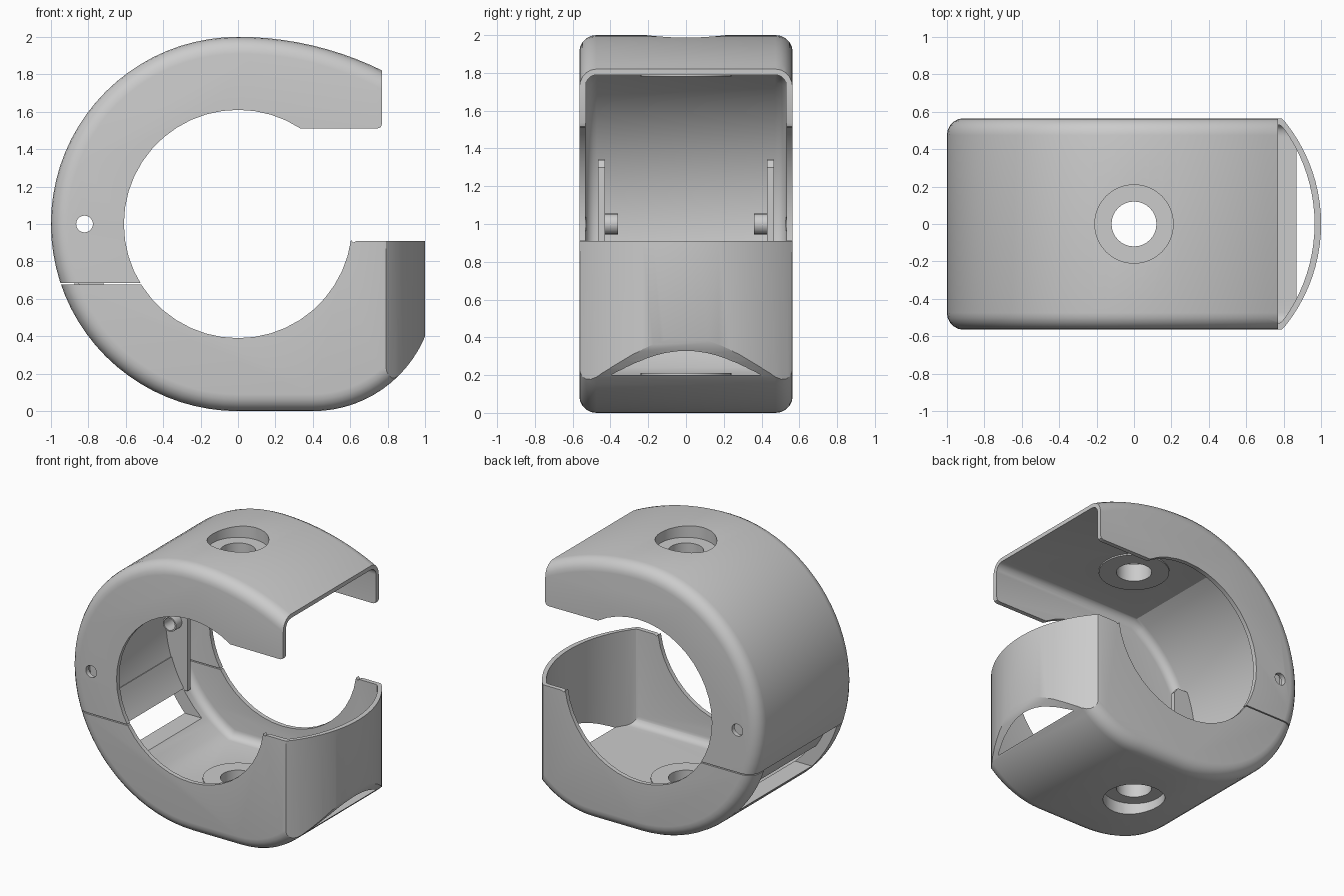
import bpy, bmesh
from math import sin, cos, radians, sqrt, degrees, atan2

if "Cube" in bpy.data.objects:
    bpy.data.objects.remove(bpy.data.objects["Cube"])


def arc(cx, cy, r, a0, a1, n):
    return [(cx + r * cos(radians(a0 + (a1 - a0) * i / n)),
             cy + r * sin(radians(a0 + (a1 - a0) * i / n))) for i in range(n + 1)]


def prism(name, pts, axis, lo, hi, bevel=0):
    """Extrude a 2D outline along Y (outline in x,z) or Z (outline in x,y)."""
    bm = bmesh.new()
    put = (lambda p, d: (p[0], d, p[1])) if axis == 'Y' else (lambda p, d: (p[0], p[1], d))
    rings = [[bm.verts.new(put(p, d)) for p in pts] for d in (lo, hi)]
    caps = [bm.faces.new(r) for r in rings]
    n = len(pts)
    for i in range(n):
        j = (i + 1) % n
        bm.faces.new((rings[0][i], rings[0][j], rings[1][j], rings[1][i]))
    bmesh.ops.recalc_face_normals(bm, faces=bm.faces)
    if bevel:
        bmesh.ops.bevel(bm, geom=[e for f in caps for e in f.edges], offset=bevel,
                        segments=5, profile=0.5, affect='EDGES', clamp_overlap=False)
    me = bpy.data.meshes.new(name)
    bm.to_mesh(me)
    bm.free()
    ob = bpy.data.objects.new(name, me)
    bpy.context.collection.objects.link(ob)
    return ob


def combine(ob, tool, op):
    """Apply an exact boolean and remove the tool."""
    m = ob.modifiers.new('bool', 'BOOLEAN')
    m.operation, m.object, m.solver = op, tool, 'EXACT'
    bpy.context.view_layer.objects.active = ob
    bpy.ops.object.modifier_apply(modifier=m.name)
    bpy.data.objects.remove(tool, do_unlink=True)


def disc(x, y, r, axis, lo, hi, n=32):
    return prism('cutter', arc(x, y, r, 0, 360, n)[:-1], axis, lo, hi)


def plan(y, x):
    """Plan outline with a bowed right end."""
    r = 0.87
    half = y - 0.03
    a = degrees(atan2(half, sqrt(r * r - half * half)))
    bow = arc(x - r, 0, r, -a, a, 20)
    bx = bow[0][0]
    return [(-1.2, -y), (bx - 0.05, -y), (bx - 0.02, -y + 0.008)] + bow + \
           [(bx - 0.02, y - 0.008), (bx - 0.05, y), (-1.2, y)]


# Outer body: round left, gently arched top, flat base and curved lower right
R = 1.74
a_end = degrees(atan2(sqrt(R * R - 1.05 ** 2), 1.05))
outline = arc(0, 1, 1, 90, 270, 40) + arc(0.4, 0.65, 0.65, -90, 0, 18) + \
    arc(0, 2 - R, R, a_end, 90, 14)[:-1]
body = prism('body', outline, 'Y', -0.565, 0.565, 0.09)
combine(body, prism('cutter', plan(0.57, 1.0), 'Z', -0.2, 2.2), 'INTERSECT')

# Cavity with flat ceiling and floor
ri, top, floor = 0.9, 1.79, 0.2
a0 = degrees(atan2(top - 1, -sqrt(ri ** 2 - (top - 1) ** 2)))
a1 = 360 + degrees(atan2(floor - 1, -sqrt(ri ** 2 - (floor - 1) ** 2)))
cavity = prism('cavity', arc(0, 1, ri, a0, a1, 24) + [(1.2, floor), (1.2, top)],
               'Y', -0.532, 0.532, 0.06)
combine(cavity, prism('cutter', plan(0.535, 0.965), 'Z', -0.2, 2.2), 'INTERSECT')
combine(body, cavity, 'DIFFERENCE')

# Inner bosses, counterbores and screw holes
for lo, hi, c0, c1 in ((1.78, 1.86, 1.91, 2.2), (0.14, 0.21, -0.2, 0.09)):
    combine(body, disc(0, 0, 0.24, 'Z', lo, hi), 'UNION')
    combine(body, disc(0, 0, 0.21, 'Z', c0, c1), 'DIFFERENCE')
combine(body, disc(0, 0, 0.12, 'Z', -0.2, 2.2), 'DIFFERENCE')

# Round side opening joined to the open mouth
mouth = arc(0, 1, 0.61, 57, 352, 36) + \
    [(0.615, 0.9), (0.635, 0.91), (1.3, 0.91), (1.3, 2.2), (0.77, 2.2),
     (0.77, 1.535), (0.762, 1.517), (0.745, 1.51)]
combine(body, prism('cutter', mouth, 'Y', -0.8, 0.8), 'DIFFERENCE')

# Hinge pin holes
combine(body, disc(-0.82, 1, 0.045, 'Y', -0.8, 0.8, 20), 'DIFFERENCE')

# Split into upper and lower shells with a thin seam
lower = body.copy()
lower.data = body.data.copy()
bpy.context.collection.objects.link(lower)
body.name, lower.name = 'upper_shell', 'lower_shell'
combine(body, prism('cutter', [(-1.2, 0.684), (-0.3, 0.684), (-0.3, 1.2), (1.3, 1.2),
                               (1.3, 2.2), (-1.2, 2.2)], 'Y', -0.8, 0.8), 'INTERSECT')
combine(lower, prism('cutter', [(-1.2, 0.676), (-0.3, 0.676), (-0.3, 1.2), (1.3, 1.2),
                                (1.3, -0.2), (-1.2, -0.2)], 'Y', -0.8, 0.8), 'INTERSECT')

# Hinge window in the lower shell
combine(lower, prism('cutter', [(-1.2, 0.33), (-0.5, 0.33), (-0.5, 0.8), (-1.2, 0.8)],
                     'Y', -0.43, 0.43), 'DIFFERENCE')

# Tongue of the upper shell reaching into the window
parts = [body, lower]
parts.append(prism('hinge_tongue', arc(0, 1, 0.89, 198, 213, 6) + arc(0, 1, 0.93, 213, 198, 6),
                   'Y', -0.425, 0.425))

# Hinge plates and pin sleeves on both sides
for s, side in ((-1, 'front'), (1, 'back')):
    lo, hi = sorted((s * 0.43, s * 0.465))
    plate = prism('hinge_plate_' + side, arc(0, 1, 0.91, 158, 213, 12) +
                  [(-0.72, 0.5), (-0.72, 1.3), (-0.75, 1.34)], 'Y', lo, hi)
    lo, hi = sorted((s * 0.36, s * 0.45))
    combine(plate, disc(-0.82, 1, 0.055, 'Y', lo, hi, 20), 'UNION')
    combine(plate, disc(-0.82, 1, 0.045, 'Y', -0.8, 0.8, 20), 'DIFFERENCE')
    parts.append(plate)

bpy.ops.object.select_all(action='DESELECT')
for p in parts:
    p.select_set(True)
bpy.context.view_layer.objects.active = body
bpy.ops.object.shade_smooth_by_angle(angle=radians(30))
